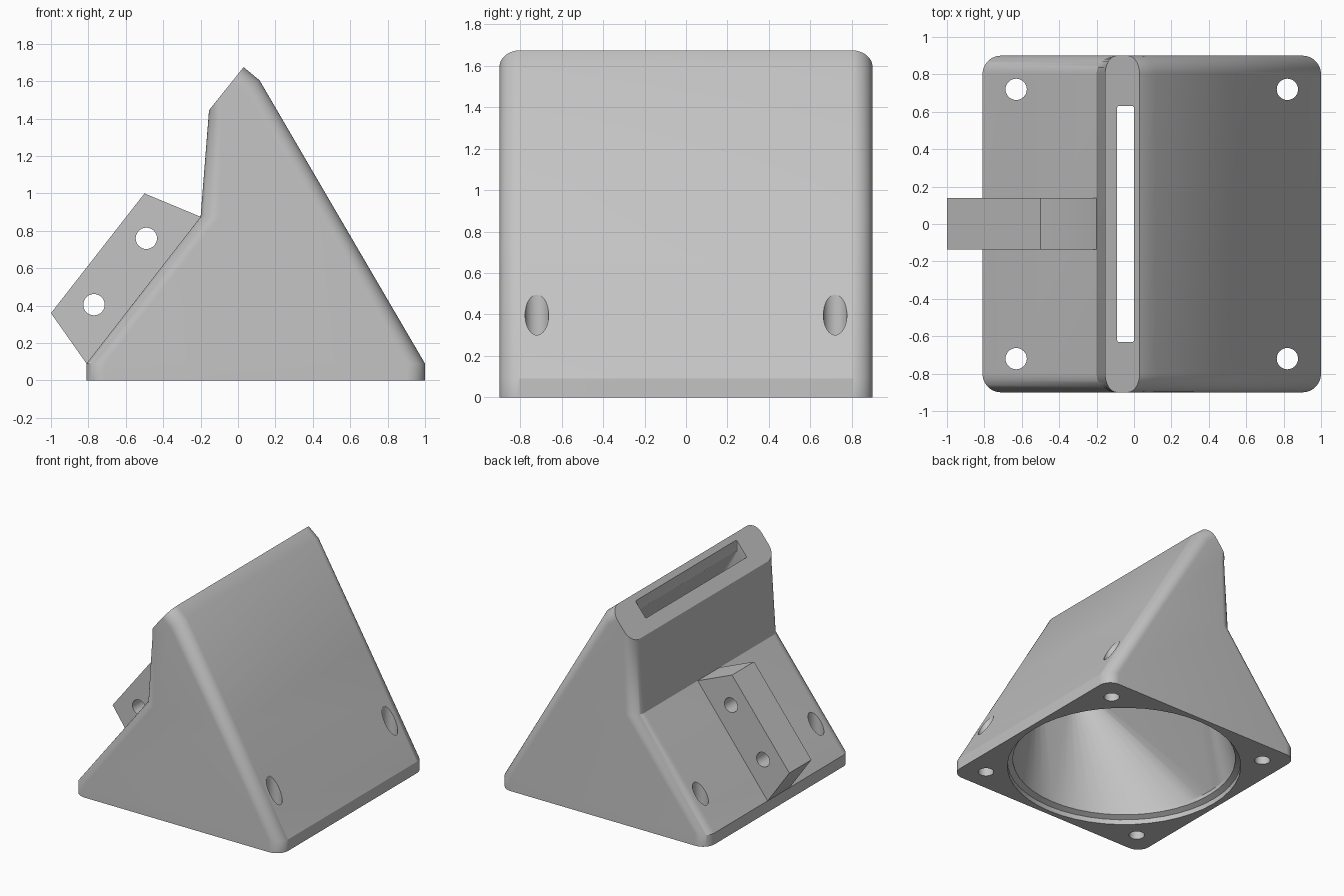
import bpy, bmesh, math
from mathutils import Vector

cube = bpy.data.objects.get("Cube")
if cube:
    bpy.data.objects.remove(cube, do_unlink=True)

grey = bpy.data.materials.new("light_grey")
grey.use_nodes = True
colour = (0.55, 0.55, 0.55, 1)
grey.diffuse_color = colour
grey.node_tree.nodes["Principled BSDF"].inputs["Base Color"].default_value = colour


def make_object(name, bm):
    bmesh.ops.recalc_face_normals(bm, faces=bm.faces)
    mesh = bpy.data.meshes.new(name)
    bm.to_mesh(mesh)
    bm.free()
    mesh.materials.append(grey)
    obj = bpy.data.objects.new(name, mesh)
    bpy.context.collection.objects.link(obj)
    return obj


def ring(left, right, half_y, radius, steps=12):
    """Rounded rectangle in the tilted plane running from left to right (x, z)."""
    a, b = Vector((left[0], 0, left[1])), Vector((right[0], 0, right[1]))
    mid, axis, half_x = (a + b) / 2, (b - a).normalized(), (b - a).length / 2
    points = []
    for corner, (sx, sy) in enumerate([(1, 1), (-1, 1), (-1, -1), (1, -1)]):
        for i in range(steps + 1):
            t = math.pi / 2 * (corner + i / steps)
            u = sx * (half_x - radius) + radius * math.cos(t)
            v = sy * (half_y - radius) + radius * math.sin(t)
            points.append(mid + axis * u + Vector((0, v, 0)))
    return points


def loft(name, rings):
    bm = bmesh.new()
    loops = [[bm.verts.new(p) for p in r] for r in rings]
    for low, high in zip(loops, loops[1:]):
        for i in range(len(low)):
            j = (i + 1) % len(low)
            bm.faces.new((low[i], low[j], high[j], high[i]))
    bm.faces.new(loops[0][::-1])
    bm.faces.new(loops[-1])
    bmesh.ops.remove_doubles(bm, verts=bm.verts, dist=0.0001)
    return make_object(name, bm)


def prism(name, profile, y0, y1):
    bm = bmesh.new()
    face = bm.faces.new([bm.verts.new((x, y0, z)) for x, z in profile])
    new = bmesh.ops.extrude_face_region(bm, geom=[face])["geom"]
    bmesh.ops.translate(bm, vec=(0, y1 - y0, 0),
                        verts=[v for v in new if isinstance(v, bmesh.types.BMVert)])
    return make_object(name, bm)


def rod(location, along_y=False):
    bpy.ops.mesh.primitive_cylinder_add(
        vertices=32, radius=0.057, depth=2, location=location,
        rotation=(math.pi / 2 if along_y else 0, 0, 0))
    return bpy.context.object


def activate(obj):
    bpy.ops.object.select_all(action='DESELECT')
    obj.select_set(True)
    bpy.context.view_layer.objects.active = obj


def cut(obj, cutter):
    cutter.hide_render = True
    mod = obj.modifiers.new("cut", 'BOOLEAN')
    mod.operation, mod.solver, mod.object = 'DIFFERENCE', 'EXACT', cutter
    activate(obj)
    bpy.ops.object.modifier_apply(modifier=mod.name)
    bpy.data.objects.remove(cutter, do_unlink=True)


# Duct shell: square base tapering to a tilted outlet
body = loft("duct_body", [
    ring((-0.81, 0), (1, 0), 0.9, 0.1),
    ring((-0.81, 0.09), (1, 0.09), 0.9, 0.1),
    ring((-0.2, 0.875), (0.541, 0.875), 0.9, 0.1),
    ring((-0.16, 1.38), (0.115, 1.605), 0.9, 0.1),
    ring((-0.155, 1.445), (0.03, 1.675), 0.9, 0.1),
])

# Hollow passage: round inlet with a stepped rim, narrowing to a slot
passage = loft("passage_cutter", [
    ring((-0.765, -0.05), (0.955, -0.05), 0.86, 0.86),
    ring((-0.765, 0.04), (0.955, 0.04), 0.86, 0.86),
    ring((-0.725, 0.06), (0.915, 0.06), 0.82, 0.82),
    ring((-0.725, 0.09), (0.915, 0.09), 0.82, 0.82),
    ring((-0.11, 0.9), (0.44, 0.9), 0.71, 0.15),
    ring((-0.09, 1.44), (0, 1.552), 0.63, 0.01),
    ring((-0.09, 1.58), (0, 1.692), 0.63, 0.01),
])
cut(body, passage)

# Corner screw holes
for x in (-0.63, 0.82):
    for y in (-0.72, 0.72):
        cut(body, rod((x, y, 0.5)))

# Mounting lug on the sloping side, with two cross holes
lug = prism("mounting_lug", [(-0.5, 1.0), (-0.2, 0.875), (-0.19, 0.868),
                             (-0.8, 0.083), (-0.81, 0.09), (-1.0, 0.36)], -0.135, 0.14)
for x, z in ((-0.49, 0.76), (-0.77, 0.405)):
    cut(lug, rod((x, 0, z), along_y=True))

for obj in (body, lug):
    activate(obj)
    bpy.ops.object.shade_smooth_by_angle(angle=math.radians(30))
